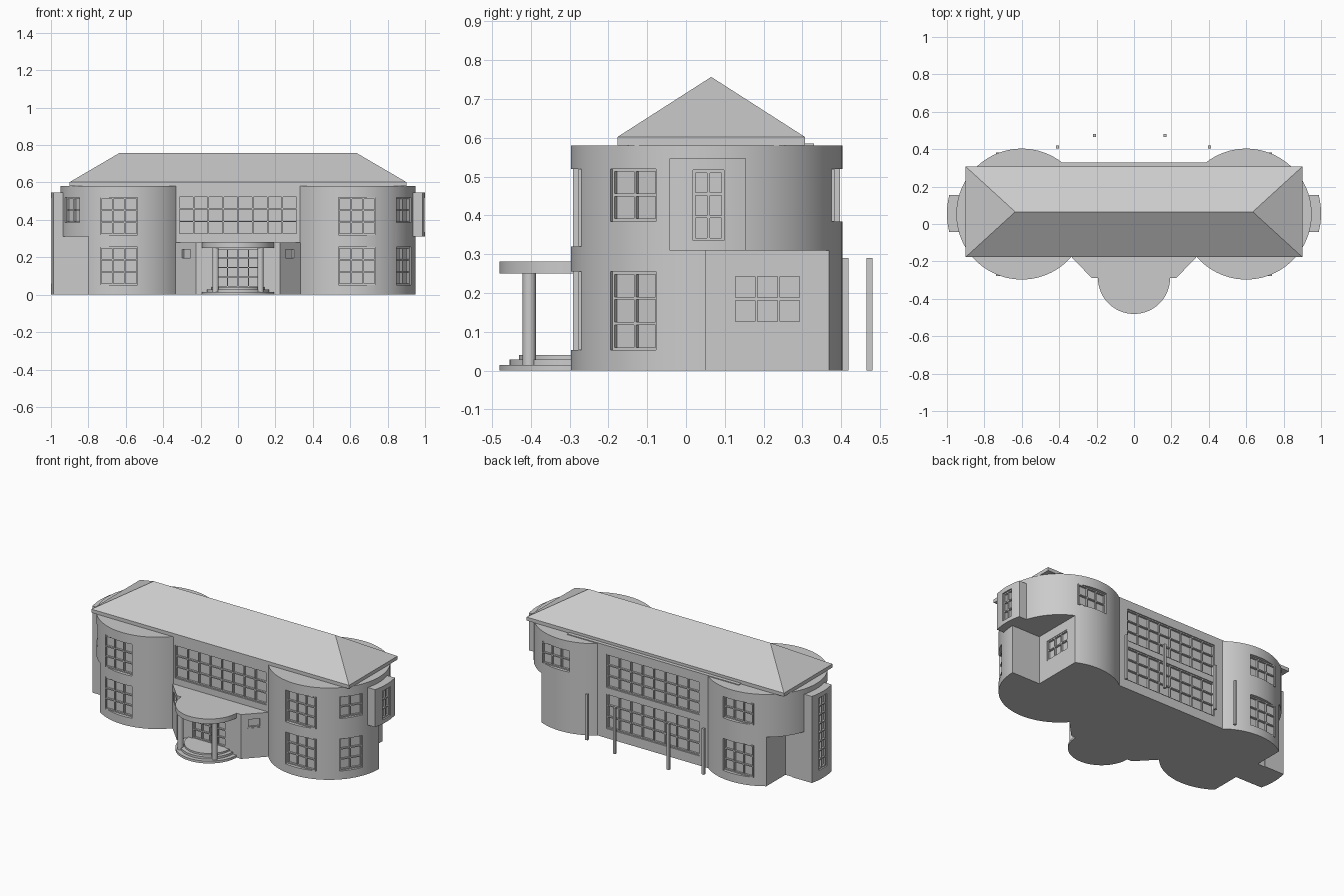
import bpy, bmesh, math
from mathutils import Matrix, Vector

if "Cube" in bpy.data.objects:
    bpy.data.objects.remove(bpy.data.objects["Cube"])

WING_X, WING_Y, WING_R = 0.6, 0.053, 0.35


def finish(name, bm):
    bmesh.ops.recalc_face_normals(bm, faces=bm.faces)
    mesh = bpy.data.meshes.new(name)
    bm.to_mesh(mesh)
    bm.free()
    ob = bpy.data.objects.new(name, mesh)
    bpy.context.collection.objects.link(ob)
    return ob


def activate(ob):
    bpy.ops.object.select_all(action="DESELECT")
    ob.select_set(True)
    bpy.context.view_layer.objects.active = ob


def prism(name, outline, z0, z1):
    bm = bmesh.new()
    face = bm.faces.new([bm.verts.new((x, y, z0)) for x, y in outline])
    moved = bmesh.ops.extrude_face_region(bm, geom=[face])["geom"]
    verts = [g for g in moved if isinstance(g, bmesh.types.BMVert)]
    bmesh.ops.translate(bm, verts=verts, vec=(0, 0, z1 - z0))
    return finish(name, bm)


def box(name, x0, x1, y0, y1, z0, z1):
    return prism(name, [(x0, y0), (x1, y0), (x1, y1), (x0, y1)], z0, z1)


def arc(cx, cy, r, start, end, steps):
    angles = [math.radians(start + (end - start) * i / steps) for i in range(steps + 1)]
    return [(cx + r * math.cos(a), cy + r * math.sin(a)) for a in angles]


def disc(name, cx, cy, r, z0, z1, steps=64):
    return prism(name, arc(cx, cy, r, 0, 360, steps)[:-1], z0, z1)


def cut(ob, cutter):
    cutter.hide_render = True
    mod = ob.modifiers.new("cut", "BOOLEAN")
    mod.operation = "DIFFERENCE"
    mod.solver = "EXACT"
    mod.object = cutter
    activate(ob)
    bpy.ops.object.modifier_apply(modifier=mod.name)
    bpy.data.objects.remove(cutter)


def window(name, wall, x, y, facing, width, z0, z1, cols, rows):
    """Recess the wall down to the pane at (x, y) and set a glazing grid in it."""
    place = Matrix.Translation((x, y, 0)) @ Matrix.Rotation(math.radians(facing), 4, "Z")
    w = width / 2
    cutter = box("recess_cutter", 0, 0.12, -w, w, z0, z1)
    cutter.data.transform(place)
    cut(wall, cutter)
    bm = bmesh.new()

    def bar(cy, cz, sy, sz):
        scale = Matrix.Diagonal((0.014, sy, sz, 1))
        bmesh.ops.create_cube(bm, size=1, matrix=Matrix.Translation((0.005, cy, cz)) @ scale)

    t = 0.007
    for i in range(cols + 1):
        bar(-w + t / 2 + (width - t) * i / cols, (z0 + z1) / 2, t, z1 - z0)
    for j in range(rows + 1):
        bar(0, z0 + t / 2 + (z1 - z0 - t) * j / rows, width, t)
    bm.transform(place)
    return finish(name, bm)


def smooth(ob):
    activate(ob)
    bpy.ops.object.shade_smooth_by_angle(angle=math.radians(30))


# Central block with long glazed bands
body = box("central_block", -0.6, 0.6, -0.172, 0.33, 0, 0.585)
window("front_upper_glazing", body, 0, -0.155, -90, 0.64, 0.32, 0.53, 8, 3)
for label, low, high in (("lower", 0.06, 0.28), ("upper", 0.32, 0.53)):
    window("back_" + label + "_glazing", body, 0, 0.312, 90, 0.65, low, high, 8, 3)

# Round wings, undercut at ground level
for side, s in (("left", 1), ("right", -1)):
    wing = disc(side + "_wing", s * WING_X, WING_Y, WING_R, 0, 0.58, 96)
    if s > 0:
        cut(wing, box("undercut", 0.75, 1.1, 0.05, 0.6, -0.1, 0.31))
        window("undercut_window", wing, 0.735, 0.21, 0, 0.18, 0.12, 0.25, 3, 2)
    else:
        cut(wing, box("back_undercut", -1.1, -0.8, 0.15, 0.6, -0.1, 0.31))
        cut(wing, box("front_undercut", -1.1, -0.8, -0.6, -0.044, -0.1, 0.31))

    # Wing windows
    x = s * 0.637
    window(side + "_front_lower_window", wing, x, -0.265, -90, 0.2, 0.053, 0.255, 3, 3)
    window(side + "_front_upper_window", wing, x, -0.265, -90, 0.2, 0.32, 0.52, 3, 3)
    window(side + "_back_upper_window", wing, x, 0.371, 90, 0.2, 0.385, 0.52, 3, 2)
    turn = math.radians(-33.5)
    sx = s * (WING_X + 0.322 * math.cos(turn))
    sy = WING_Y + 0.322 * math.sin(turn)
    facing = -33.5 if s > 0 else -146.5
    window(side + "_side_upper_window", wing, sx, sy, facing, 0.14, 0.385, 0.52, 2, 2)
    if s > 0:
        window("left_side_lower_window", wing, sx, sy, facing, 0.14, 0.053, 0.255, 2, 3)
    else:
        window("right_back_lower_window", wing, x, 0.371, 90, 0.2, 0.053, 0.255, 3, 3)
    smooth(wing)

    # Curved bay on the end of the wing
    outline = arc(WING_X, WING_Y + 0.003, 0.4, -14.3, 14.3, 10)
    outline += [(0.85, outline[-1][1]), (0.85, outline[0][1])]
    z0 = 0.31 if s > 0 else 0
    bay = prism(side + "_bay", [(s * px, py) for px, py in outline], z0, 0.547)
    low, rows = (0.335, 3) if s > 0 else (0.06, 8)
    window(side + "_bay_window", bay, s * 0.978, 0.058, 0 if s > 0 else 180,
           0.08, low, 0.517, 2, rows)
    smooth(bay)

# Hipped roof on a thin eaves slab
box("eaves_slab", -0.9, 0.9, -0.177, 0.307, 0.58, 0.602)
bm = bmesh.new()
corners = [bm.verts.new((x, y, 0.602)) for x, y in
           ((-0.9, -0.177), (0.9, -0.177), (0.9, 0.307), (-0.9, 0.307))]
ridge = [bm.verts.new((x, 0.065, 0.757)) for x in (-0.635, 0.635)]
a, b, c, d = corners
for loop in ((a, b, ridge[1], ridge[0]), (b, c, ridge[1]),
             (c, d, ridge[0], ridge[1]), (d, a, ridge[0]), (d, c, b, a)):
    bm.faces.new(loop)
finish("hipped_roof", bm)

# Entrance block with slanted sides
entry = prism("entrance_block", [(-0.345, -0.165), (-0.225, -0.29), (0.225, -0.29),
                                 (0.345, -0.165)], 0, 0.28)
window("entrance_doors", entry, 0, -0.272, -90, 0.23, 0.04, 0.25, 4, 4)
for side, s in (("left", 1), ("right", -1)):
    normal = Vector((s * 0.125, -0.12)).normalized()
    px, py = Vector((s * 0.278, -0.235)) - normal * 0.015
    angle = math.degrees(math.atan2(normal.y, normal.x))
    window(side + "_entrance_window", entry, px, py, angle, 0.08, 0.19, 0.25, 1, 1)

# Half-round steps, columns and canopy
PORCH_Y = -0.288
for i, (r, z0, z1) in enumerate(((0.193, 0, 0.015), (0.167, 0.015, 0.029), (0.143, 0.029, 0.04))):
    smooth(prism("step_%d" % (i + 1), arc(0, PORCH_Y, r, 180, 360, 40), z0, z1))
smooth(prism("canopy", arc(0, PORCH_Y, 0.193, 180, 360, 40), 0.25, 0.281))
for side, s in (("left", 1), ("right", -1)):
    smooth(disc(side + "_column", s * 0.12, -0.404, 0.017, 0.015, 0.255, 24))

# Free-standing posts behind the building
for i, (x, y) in enumerate(((-0.41, 0.411), (-0.21, 0.473), (0.167, 0.473), (0.403, 0.411))):
    box("back_post_%d" % (i + 1), x - 0.008, x + 0.008, y - 0.008, y + 0.008, 0, 0.29)
